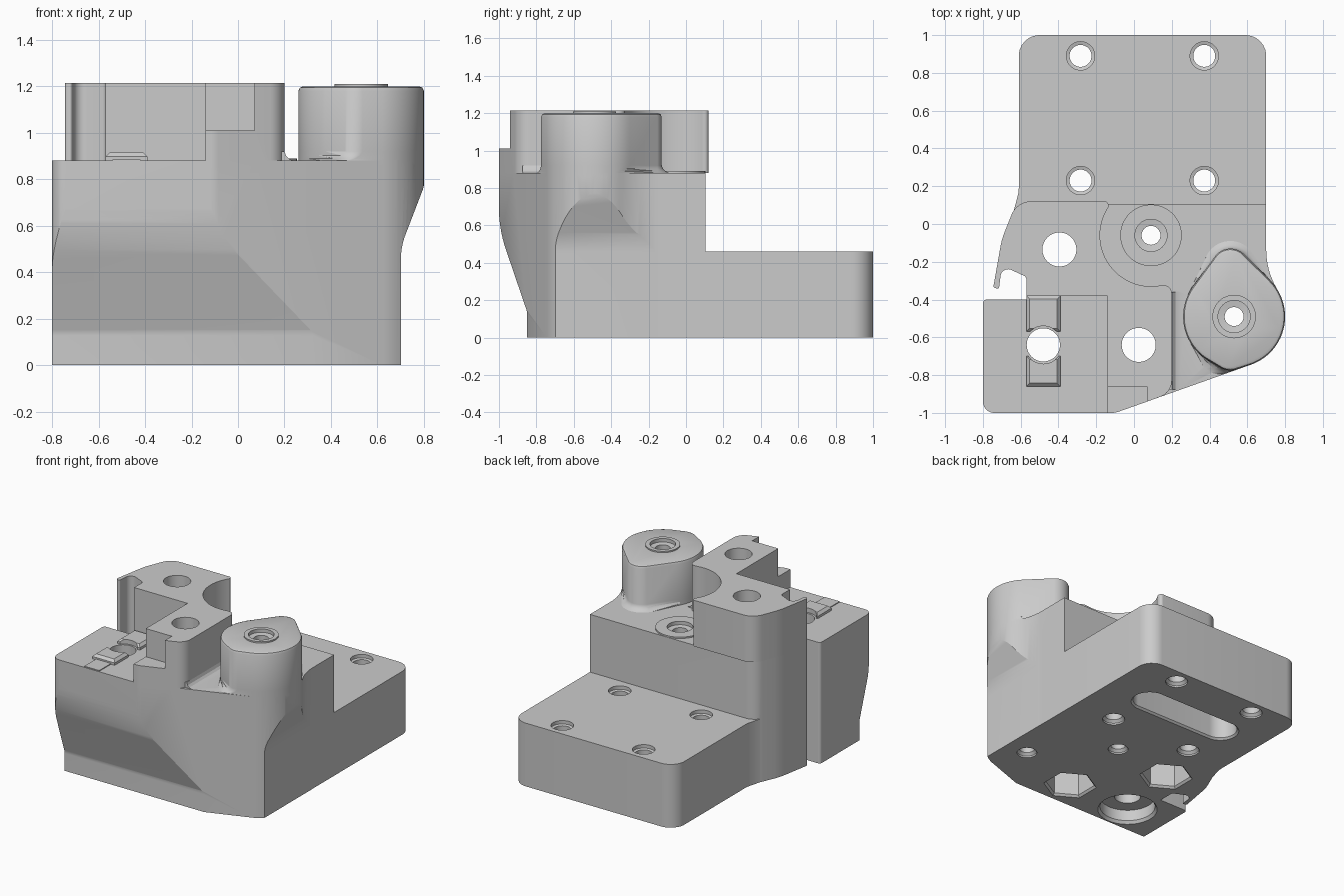
import bpy, bmesh, math
from mathutils import Vector

if "Cube" in bpy.data.objects:
    bpy.data.objects.remove(bpy.data.objects["Cube"])


def rounded(corners, steps=8):
    """Outline from (x, y) or (x, y, radius) corners."""
    out = []
    for i, c in enumerate(corners):
        p = Vector(c[:2])
        if len(c) < 3:
            out.append(p)
            continue
        a = Vector(corners[i - 1][:2]) - p
        b = Vector(corners[(i + 1) % len(corners)][:2]) - p
        half = a.angle(b) / 2
        r = min(c[2], 0.95 * min(a.length, b.length) * math.tan(half))
        a.normalize()
        b.normalize()
        centre = p + (a + b).normalized() * r / math.sin(half)
        t = r / math.tan(half)
        start, end = p + a * t - centre, p + b * t - centre
        for k in range(steps + 1):
            out.append(centre + start.lerp(end, k / steps).normalized() * r)
    return out


def ring(x, y, r, n=48, turn=0.0):
    return [(x + r * math.cos(turn + math.tau * k / n),
             y + r * math.sin(turn + math.tau * k / n)) for k in range(n)]


def hull(circles, n=72):
    """Outline of a belt stretched around circles (x, y, r)."""
    out = []
    for k in range(n):
        d = Vector((math.cos(math.tau * k / n), math.sin(math.tau * k / n)))
        x, y, r = max(circles, key=lambda c: c[0] * d.x + c[1] * d.y + c[2])
        out.append(Vector((x, y)) + d * r)
    return out


def loft(name, rings, axis="z"):
    """Solid through (outline, height) rings, stacked along an axis."""
    place = {"z": lambda u, v, w: (u, v, w),
             "x": lambda u, v, w: (w, u, v),
             "y": lambda u, v, w: (u, w, v)}[axis]
    bm = bmesh.new()
    loops = [[bm.verts.new(place(p[0], p[1], h)) for p in o] for o, h in rings]
    bm.faces.new(loops[0])
    bm.faces.new(loops[-1])
    for low, high in zip(loops, loops[1:]):
        for i in range(len(low)):
            bm.faces.new((low[i - 1], low[i], high[i], high[i - 1]))
    bmesh.ops.recalc_face_normals(bm, faces=bm.faces)
    mesh = bpy.data.meshes.new(name)
    bm.to_mesh(mesh)
    bm.free()
    ob = bpy.data.objects.new(name, mesh)
    bpy.context.collection.objects.link(ob)
    return ob


def prism(name, outline, low, high, axis="z"):
    return loft(name, [(outline, low), (outline, high)], axis)


def lathe(name, x, y, profile):
    return loft(name, [(ring(x, y, r), z) for r, z in profile])


def rect(x0, x1, y0, y1):
    return [(x0, y0), (x1, y0), (x1, y1), (x0, y1)]


def combine(target, tool, operation):
    mod = target.modifiers.new(tool.name, "BOOLEAN")
    mod.operation, mod.solver, mod.object = operation, "EXACT", tool
    bpy.context.view_layer.objects.active = target
    bpy.ops.object.modifier_apply(modifier=mod.name)
    bpy.data.objects.remove(tool)


FLOOR, TOP = 0.88, 1.215
PIVOT, POST = (0.09, -0.06), (0.53, -0.49)

# Curved left wall with its thin lip, shared by the body and the tower
left_wall = [(-0.70, -0.08, 0.4), (-0.745, -0.335, 0.01), (-0.715, -0.345, 0.01),
             (-0.70, -0.22, 0.04), (-0.57, -0.28, 0.02)]

# Main body: slanted front corner swelling around the post
swell = [(POST[0] + 0.27 * math.cos(math.radians(a)),
          POST[1] + 0.27 * math.sin(math.radians(a))) for a in range(-70, 31, 5)]
body = prism("mount_block", rounded(
    [(-0.8, -1, 0.06), (-0.1, -1, 0.1)] + swell +
    [(0.70, -0.245, 0.4), (0.70, 0.105), (-0.62, 0.105, 0.1)] + left_wall +
    [(-0.57, -0.40), (-0.8, -0.40, 0.02)]), 0, FLOOR)

# Undercuts below the front and beside the post
combine(body, prism("front_undercut", rounded(
    [(-1.3, -0.1), (-0.85, -0.1), (-0.85, 0.14, 0.08), (-1.0, 0.58, 0.7),
     (-1.001, 0.8), (-1.3, 0.8)]), -1, 1, "x"), "DIFFERENCE")
combine(body, prism("side_undercut", rounded(
    [(1, -0.1), (0.701, -0.1), (0.701, 0.51, 0.3), (0.801, 0.77, 0.1),
     (0.802, 0.84), (1, 0.84)]), -1, -0.06, "y"), "DIFFERENCE")

# Rear base plate
combine(body, prism("base_plate", rounded(
    [(0.70, -0.1), (0.70, 1, 0.11), (-0.61, 1, 0.11), (-0.61, 0.17, 0.2),
     (-0.655, 0.0), (-0.5, -0.1)]), 0, 0.46), "UNION")

# Upper tower, scooped around the pivot
tower = prism("tower", rounded(
    [(-0.57, -0.38), (-0.14, -0.38), (-0.14, -0.86), (0.07, -0.86), (0.07, -0.94),
     (0.20, -0.893, 0.09), (0.20, -0.325, 0.04), (0.09, -0.325), (0.09, -0.2),
     (-0.135, 0.0), (-0.135, 0.12, 0.02), (-0.62, 0.12, 0.11)] + left_wall), FLOOR, TOP)
combine(tower, prism("scoop", ring(*PIVOT, 0.27, 72), 0.8, 1.4), "DIFFERENCE")
combine(body, tower, "UNION")
combine(body, prism("tower_step", rounded(
    [(-0.14, -1), (-0.1, -1, 0.1), (0.07, -0.94), (0.07, -0.86), (-0.14, -0.86)]),
    FLOOR, 1.01), "UNION")
combine(body, prism("tower_fillet", [(0.15, 0.8), (0.15, 0.92), (0.20, 0.92),
        (0.207, 0.9), (0.22, 0.887), (0.24, FLOOR), (0.24, 0.8)],
        -0.875, -0.36, "y"), "UNION")


# Post with flared foot and rounded rim
def post_outline(flare, shrink):
    return hull([(*POST, 0.27 - shrink),
                 (0.51, -0.23, 0.10 + flare - shrink),
                 (0.51 - 1.5 * flare, -0.675 - 0.5 * flare, 0.10 - shrink)])


combine(body, loft("post", [(post_outline(f, s), z) for f, s, z in (
    (0.04, 0, 0.86), (0.04, 0, FLOOR), (0.02, 0, 0.89), (0.007, 0, 0.903), (0, 0, 0.92),
    (0, 0, 1.18), (0, 0.006, 1.194), (0, 0.02, 1.2))]), "UNION")

# Raised washers seats
combine(body, lathe("pivot_seat", *PIVOT, [(0.163, 0.86), (0.163, 0.89)]), "UNION")
combine(body, lathe("post_seat", *POST, [(0.115, 1.18), (0.115, 1.21)]), "UNION")

# Two clip pads and a thin strip on the front shelf
for y0, y1 in ((-0.57, -0.38), (-0.86, -0.70)):
    x0, x1, c = -0.57, -0.39, 0.018
    combine(body, loft("clip_pad", [
        (rect(x0, x1, y0, y1), 0.86), (rect(x0, x1, y0, y1), 0.897),
        (rect(x0 + c, x1 - c, y0 + c, y1 - c), 0.915)]), "UNION")
combine(body, prism("strip", rect(-0.54, -0.42, -0.995, -0.86), 0.86, 0.886), "UNION")

# Small screw holes, countersunk at both ends
screws = [(x, y, 0.058, 0.46, 0.075) for x in (-0.283, 0.372) for y in (0.23, 0.89)]
screws += [(*PIVOT, 0.05, 0.89, 0.085), (*POST, 0.05, 1.21, 0.085)]
for x, y, r, top, wide in screws:
    combine(body, lathe("screw_hole", x, y, [
        (r + 0.017, -0.1), (r + 0.017, 0.012), (r, 0.03), (r, top - 0.03),
        (wide, top - 0.025), (wide, top + 0.2)]), "DIFFERENCE")

# Bolt holes with hexagonal nut pockets
for x, y in ((-0.395, -0.135), (0.025, -0.64)):
    combine(body, lathe("bolt_hole", x, y, [(0.09, -0.1), (0.09, 1.4)]), "DIFFERENCE")
    combine(body, loft("nut_pocket", [(ring(x, y, r, 6, math.pi / 6), z) for r, z in (
        (0.18, -0.1), (0.18, 0.0), (0.165, 0.015), (0.165, 0.3))]), "DIFFERENCE")

# Shelf hole with a wide recess underneath
combine(body, lathe("shelf_hole", -0.48, -0.64, [
    (0.2, -0.1), (0.2, 0.0), (0.185, 0.02), (0.185, 0.1), (0.088, 0.1),
    (0.088, 0.881), (0.1, 0.882), (0.1, 1.0)]), "DIFFERENCE")

# Long slot under the base plate
combine(body, loft("slot", [(hull([(-0.28, 0.57, r), (0.34, 0.57, r)]), z) for r, z in (
    (0.125, -0.1), (0.125, 0.0), (0.112, 0.013), (0.112, 0.2))]), "DIFFERENCE")

# Plain grey finish
grey = bpy.data.materials.new("plain_grey")
grey.use_nodes = True
grey.diffuse_color = (0.6, 0.6, 0.6, 1)
grey.node_tree.nodes["Principled BSDF"].inputs["Base Color"].default_value = (0.6, 0.6, 0.6, 1)
body.data.materials.clear()
body.data.materials.append(grey)
for face in body.data.polygons:
    face.material_index = 0

bpy.ops.object.select_all(action="DESELECT")
body.select_set(True)
bpy.context.view_layer.objects.active = body
bpy.ops.object.shade_smooth_by_angle(angle=math.radians(25))
